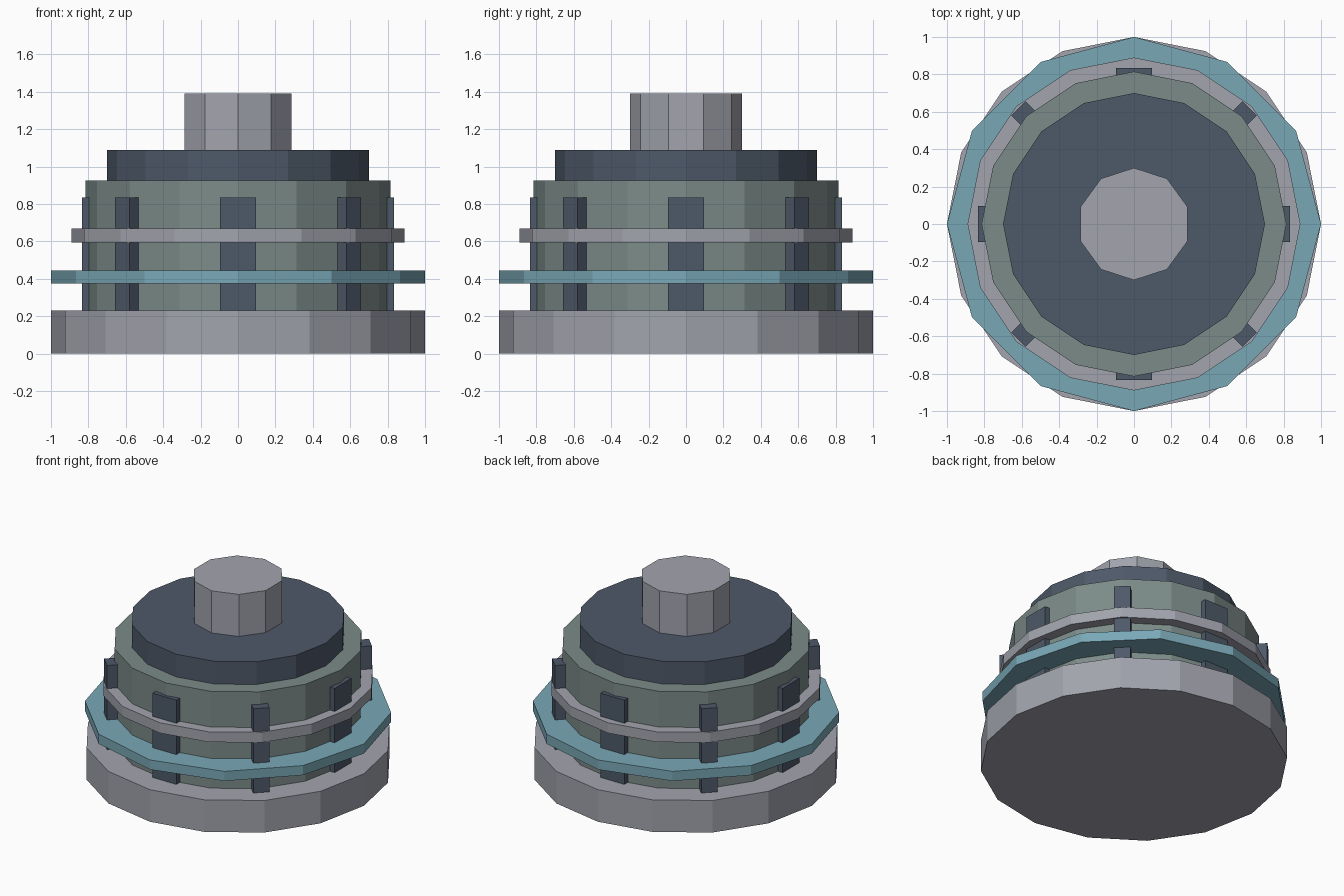
import bpy
from math import cos, sin, pi

if "Cube" in bpy.data.objects:
    bpy.data.objects.remove(bpy.data.objects["Cube"])


def material(name, rgb):
    mat = bpy.data.materials.new(name)
    mat.diffuse_color = (*rgb, 1)
    mat.use_nodes = True
    mat.node_tree.nodes["Principled BSDF"].inputs["Base Color"].default_value = mat.diffuse_color
    return mat


slate = material("slate", (0.075, 0.10, 0.14))
sage = material("sage", (0.20, 0.26, 0.25))
teal = material("teal", (0.19, 0.39, 0.47))
grey = material("grey", (0.36, 0.37, 0.42))


def disc(name, sides, radius, bottom, top, mat):
    bpy.ops.mesh.primitive_cylinder_add(
        vertices=sides, radius=radius, depth=top - bottom,
        location=(0, 0, (bottom + top) / 2))
    obj = bpy.context.object
    obj.name = name
    obj.data.materials.append(mat)


# Stacked body
disc("base", 16, 1.0, 0, 0.23, grey)
disc("body", 16, 0.815, 0.23, 0.925, sage)
disc("lower_ring", 12, 1.0, 0.375, 0.444, teal)
disc("upper_ring", 16, 0.89, 0.595, 0.669, grey)
disc("cap", 16, 0.70, 0.925, 1.088, slate)
disc("knob", 10, 0.30, 1.088, 1.39, grey)

# Ribs around the body: wide side out on the axes, narrow side out on the diagonals
for i in range(8):
    angle = i * pi / 4
    bpy.ops.mesh.primitive_cube_add(
        size=1, location=(0.78 * cos(angle), 0.78 * sin(angle), 0.5325),
        rotation=(0, 0, angle))
    rib = bpy.context.object
    rib.name = f"rib_{i + 1}"
    depth, width = (0.19, 0.107) if i % 2 else (0.11, 0.19)
    rib.scale = (depth, width, 0.605)
    rib.data.materials.append(slate)
